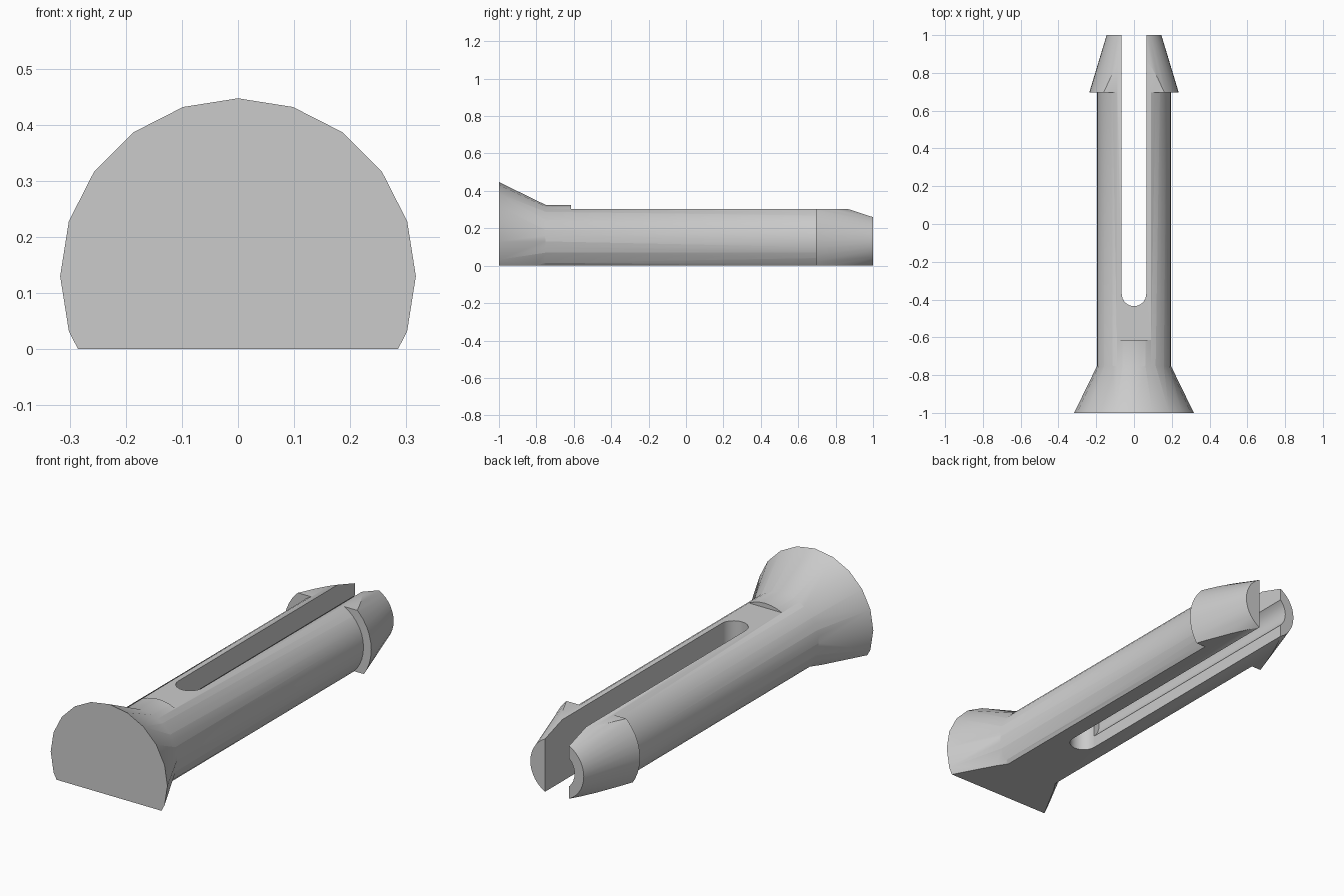
import bpy, bmesh, math
from mathutils import Matrix

if "Cube" in bpy.data.objects:
    bpy.data.objects.remove(bpy.data.objects["Cube"], do_unlink=True)

AXIS_Z = 0.13      # height of the pin's axis
SHAFT_R = 0.195
SLOT_HALF = 0.065
SLOT_END = -0.37   # centre of the slot's rounded end

grey = bpy.data.materials.new("light_grey")
grey.use_nodes = True
colour = (0.6, 0.6, 0.6, 1)
grey.diffuse_color = colour
grey.node_tree.nodes["Principled BSDF"].inputs["Base Color"].default_value = colour


def add_object(name, bm):
    mesh = bpy.data.meshes.new(name)
    bm.to_mesh(mesh)
    bm.free()
    mesh.materials.append(grey)
    obj = bpy.data.objects.new(name, mesh)
    bpy.context.collection.objects.link(obj)
    return obj


def cone_along_y(name, y0, y1, r0, r1, sides):
    bm = bmesh.new()
    place = (Matrix.Translation((0, (y0 + y1) / 2, AXIS_Z))
             @ Matrix.Rotation(-math.pi / 2, 4, 'X'))
    bmesh.ops.create_cone(bm, cap_ends=True, segments=sides, radius1=r0,
                          radius2=r1, depth=y1 - y0, matrix=place)
    return add_object(name, bm)


def box(name, low, high):
    bm = bmesh.new()
    size = [b - a for a, b in zip(low, high)]
    middle = [(a + b) / 2 for a, b in zip(low, high)]
    bmesh.ops.create_cube(bm, size=1, matrix=Matrix.Translation(middle)
                          @ Matrix.Diagonal((*size, 1)))
    return add_object(name, bm)


def upright_cylinder(name, y, radius):
    bm = bmesh.new()
    bmesh.ops.create_cone(bm, cap_ends=True, segments=32, radius1=radius,
                          radius2=radius, depth=2,
                          matrix=Matrix.Translation((0, y, 0)))
    return add_object(name, bm)


def combine(target, tool, operation):
    mod = target.modifiers.new(operation.lower(), 'BOOLEAN')
    mod.operation, mod.solver, mod.object = operation, 'EXACT', tool
    graph = bpy.context.evaluated_depsgraph_get()
    result = bpy.data.meshes.new_from_object(target.evaluated_get(graph))
    target.modifiers.clear()
    target.data = result
    bpy.data.objects.remove(tool, do_unlink=True)


# Solid pin: round shaft, flared head, tapered snap barb
pin = cone_along_y("split_snap_pin", -0.9, 0.78, SHAFT_R, SHAFT_R, 40)
combine(pin, cone_along_y("flared_head", -1, -0.75, 0.317, SHAFT_R, 20), 'UNION')
combine(pin, cone_along_y("barb", 0.695, 1, 0.237, 0.145, 40), 'UNION')

# Flat underside, and flat top ahead of the collar
combine(pin, box("underside_cut", (-1, -2, -1), (1, 2, 0)), 'DIFFERENCE')
combine(pin, box("top_cut", (-1, -0.615, 0.303), (1, 2, 1)), 'DIFFERENCE')

# Through slot with a rounded end, and a bore between the prongs
combine(pin, box("slot_cut", (-SLOT_HALF, SLOT_END, -1), (SLOT_HALF, 2, 1)), 'DIFFERENCE')
combine(pin, upright_cylinder("slot_end_cut", SLOT_END, SLOT_HALF), 'DIFFERENCE')
combine(pin, cone_along_y("bore_cut", SLOT_END, 1.5, 0.095, 0.095, 32), 'DIFFERENCE')

bpy.ops.object.select_all(action='DESELECT')
pin.select_set(True)
bpy.context.view_layer.objects.active = pin
bpy.ops.object.shade_smooth_by_angle(angle=math.radians(30))
